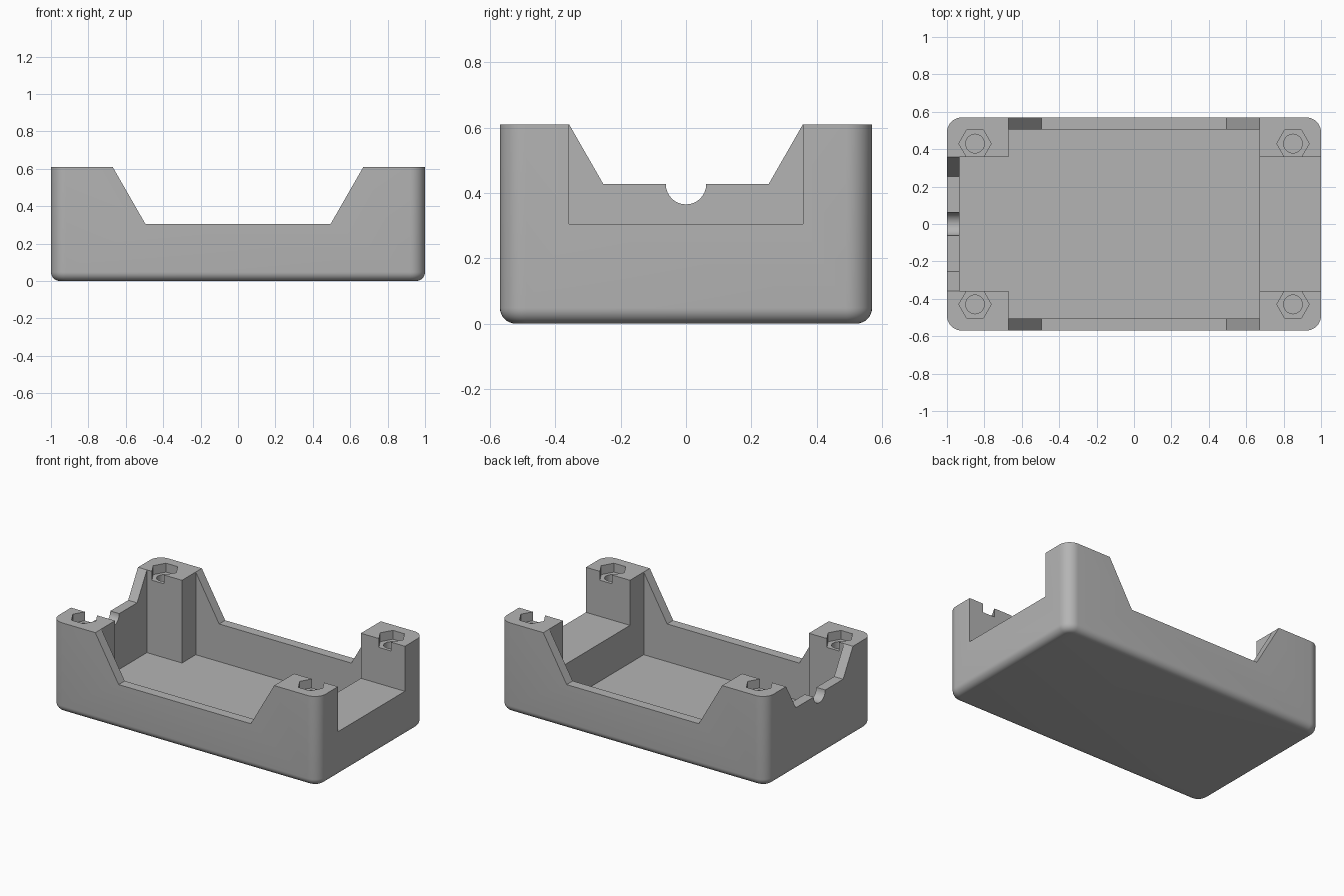
import bpy
import bmesh
from math import cos, sin, pi, radians

old = bpy.data.objects.get("Cube")
if old:
    bpy.data.objects.remove(old, do_unlink=True)

HALF_X, HALF_Y, TOP = 1.0, 0.57, 0.61
FLOOR, LEDGE = 0.05, 0.305
POST_X, POST_Y = 0.67, 0.358
CORNER, FILLET = 0.08, 0.048

grey = bpy.data.materials.new("plain_grey")
grey.use_nodes = True
colour = (0.456, 0.456, 0.456, 1)
grey.diffuse_color = colour
grey.node_tree.nodes["Principled BSDF"].inputs["Base Color"].default_value = colour


def loft(name, rings):
    """Closed solid through a stack of equal-length point rings."""
    bm = bmesh.new()
    loops = [[bm.verts.new(p) for p in ring] for ring in rings]
    for low, high in zip(loops, loops[1:]):
        for i in range(len(low)):
            j = (i + 1) % len(low)
            bm.faces.new((low[i], low[j], high[j], high[i]))
    bm.faces.new(loops[0][::-1])
    bm.faces.new(loops[-1])
    bmesh.ops.recalc_face_normals(bm, faces=bm.faces)
    mesh = bpy.data.meshes.new(name)
    bm.to_mesh(mesh)
    bm.free()
    mesh.materials.append(grey)
    obj = bpy.data.objects.new(name, mesh)
    bpy.context.collection.objects.link(obj)
    return obj


def prism(name, outline, axis, lo, hi):
    """Outline extruded along one axis."""
    def place(p, d):
        q = list(p)
        q.insert("xyz".index(axis), d)
        return q
    return loft(name, [[place(p, d) for p in outline] for d in (lo, hi)])


def mirrored(half):
    """Complete a half outline by reflecting its first coordinate."""
    return half + [(-a, b) for a, b in reversed(half)]


def polygon(x, y, radius, sides):
    return [(x + radius * cos(2 * pi * i / sides), y + radius * sin(2 * pi * i / sides))
            for i in range(sides)]


def rounded_ring(inset, z, steps=10):
    """Rounded rectangle at height z, pulled in by inset."""
    ring = []
    radius = CORNER - inset
    for quarter, (sx, sy) in enumerate([(1, 1), (-1, 1), (-1, -1), (1, -1)]):
        for i in range(steps + 1):
            a = (quarter + i / steps) * pi / 2
            ring.append((sx * (HALF_X - CORNER) + radius * cos(a),
                         sy * (HALF_Y - CORNER) + radius * sin(a), z))
    return ring


# Outer block with rounded corners and a rounded bottom edge
angles = [i / 8 * pi / 2 for i in range(9)]
rings = [rounded_ring(FILLET * (1 - sin(a)), FILLET * (1 - cos(a))) for a in angles]
tray = loft("enclosure_base", rings + [rounded_ring(0, TOP)])

# Main cavity, stepping around the two posts at the closed end
WALL_X, WALL_Y = 0.933, 0.505
cavity = [(POST_X, -WALL_Y), (POST_X, WALL_Y), (-POST_X, WALL_Y), (-POST_X, POST_Y),
          (-WALL_X, POST_Y), (-WALL_X, -POST_Y), (-POST_X, -POST_Y), (-POST_X, -WALL_Y)]
cutters = [prism("cavity_cutter", cavity, "z", FLOOR, 1)]

# Sloped dips in the long walls
dip = mirrored([(POST_X, 1), (POST_X, TOP), (0.495, LEDGE)])
cutters.append(prism("long_wall_cutter", dip, "y", -1, 1))

# Sloped dip and half-round cable notch in the closed end wall
SILL, CABLE = 0.427, 0.062
arc = [(CABLE * cos(a), SILL - CABLE * sin(a)) for a in angles]
end_dip = mirrored([(POST_Y, 1), (POST_Y, TOP), (0.253, SILL)] + arc[:-1])
end_dip.insert(len(end_dip) // 2, arc[-1])
cutters.append(prism("end_wall_cutter", end_dip, "x", -1.2, -0.9))

# Slot above the solid ledge at the open end
slot = mirrored([(POST_Y, 1), (POST_Y, LEDGE)])
cutters.append(prism("ledge_cutter", slot, "x", 0.6, 1.2))

# Hexagonal nut pockets with screw holes in the four posts
for x in (-0.85, 0.85):
    for y in (-0.43, 0.43):
        cutters.append(prism("screw_cutter", polygon(x, y, 0.05, 32), "z", 0.3, 0.58))
        cutters.append(prism("nut_cutter", polygon(x, y, 0.0866, 6), "z", 0.55, 1))

bpy.ops.object.select_all(action="DESELECT")
bpy.context.view_layer.objects.active = tray
tray.select_set(True)
for cutter in cutters:
    cutter.hide_render = True
    mod = tray.modifiers.new(cutter.name, "BOOLEAN")
    mod.operation = "DIFFERENCE"
    mod.solver = "EXACT"
    mod.object = cutter
    bpy.ops.object.modifier_apply(modifier=mod.name)
    bpy.data.objects.remove(cutter, do_unlink=True)

bpy.ops.object.shade_smooth_by_angle(angle=radians(25))
